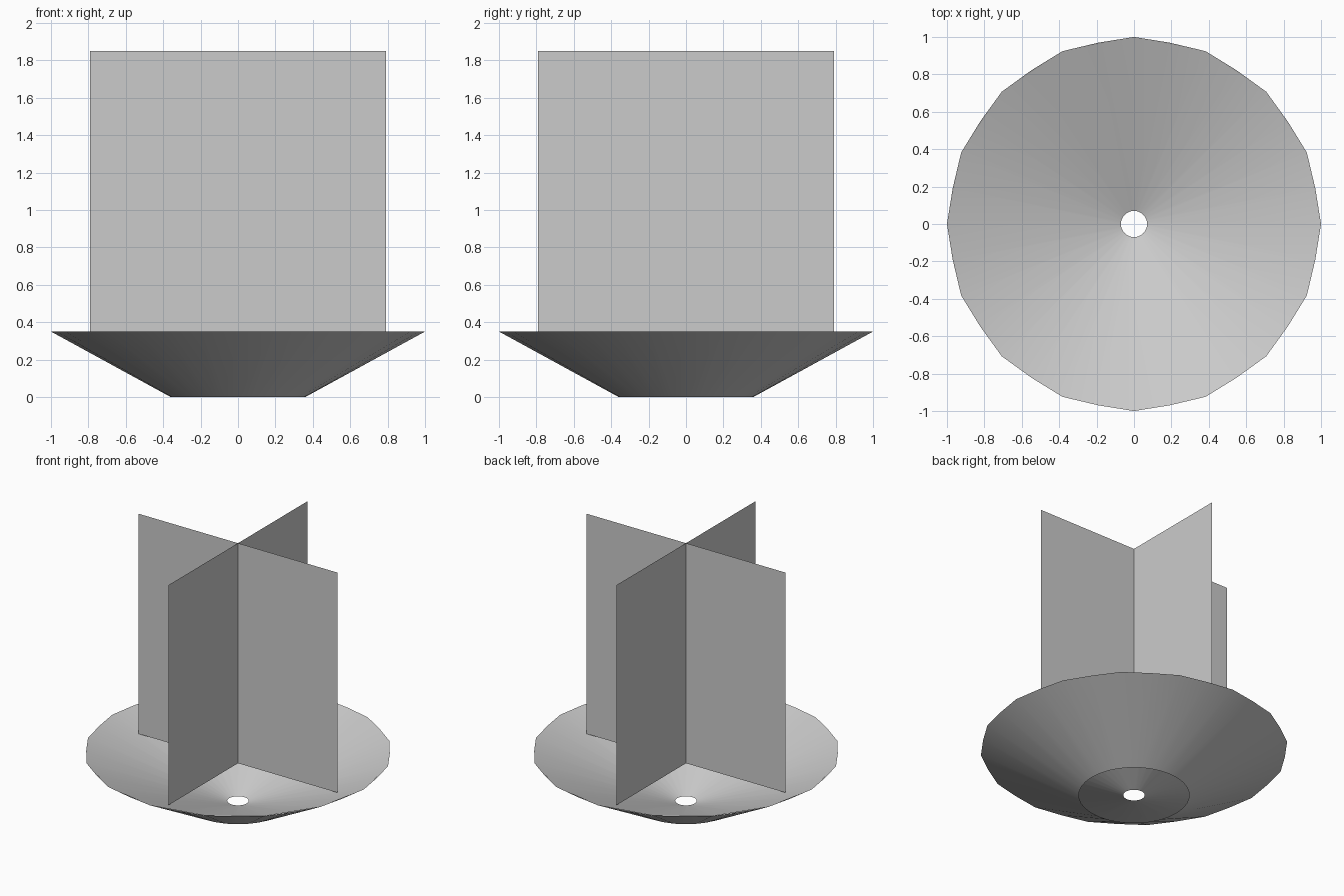
import bpy, math

if "Cube" in bpy.data.objects:
    bpy.data.objects.remove(bpy.data.objects["Cube"])

SEGMENTS = 32


def make_object(name, verts, faces):
    mesh = bpy.data.meshes.new(name)
    mesh.from_pydata(verts, [], faces)
    mesh.update()
    obj = bpy.data.objects.new(name, mesh)
    bpy.context.collection.objects.link(obj)
    return obj


def dish_surface(name, inner_radius, mid_radius, facing_up):
    """Open cone from a round lower ring to a sixteen-cornered rim."""
    verts = []
    for ring in range(2):
        for i in range(SEGMENTS):
            a = 2 * math.pi * i / SEGMENTS
            rim = mid_radius if i % 2 else 1.0
            r = rim if ring else inner_radius
            verts.append((r * math.cos(a), r * math.sin(a), 0.35 * ring))
    faces = []
    for i in range(SEGMENTS):
        j = (i + 1) % SEGMENTS
        quad = (i, j, SEGMENTS + j, SEGMENTS + i)
        faces.append(quad[::-1] if facing_up else quad)
    obj = make_object(name, verts, faces)
    for p in obj.data.polygons:
        p.use_smooth = True
    return obj


def crossed_sheet(name, angle):
    """Single upright square sheet through the centre axis."""
    w, low, high = 0.79, 0.27, 1.85
    c, s = w * math.cos(angle), w * math.sin(angle)
    verts = [(-c, -s, low), (c, s, low), (c, s, high), (-c, -s, high)]
    return make_object(name, verts, [(0, 1, 2, 3)])


# Dish: shallow inner cone with a centre hole, steeper open outer wall
dish_surface("dish_inside", 0.07, math.cos(math.pi / 16), True)
dish_surface("dish_outside", 0.36, 0.988, False)

# Two crossed upright sheets
crossed_sheet("sheet_across", 0)
crossed_sheet("sheet_lengthwise", math.pi / 2)
